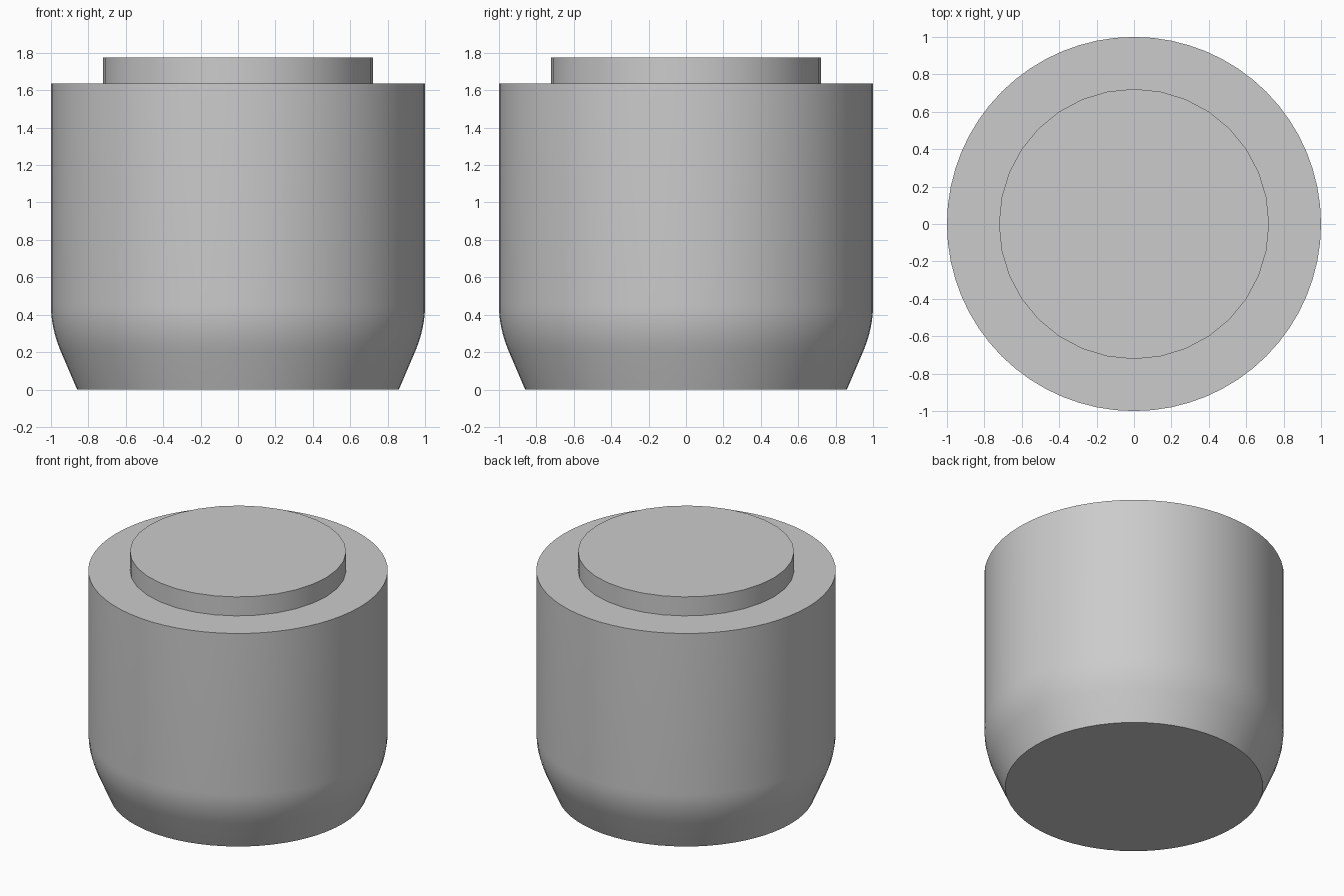
import bpy
import math
from mathutils import Vector

cube = bpy.data.objects.get("Cube")
if cube:
    bpy.data.objects.remove(cube)

grey = bpy.data.materials.new("plain grey")
grey.use_nodes = True
colour = (0.6, 0.6, 0.6, 1)
grey.diffuse_color = colour
grey.node_tree.nodes["Principled BSDF"].inputs["Base Color"].default_value = colour


def lathe(name, profile, sides):
    """Turn a (radius, height) profile around z, with flat caps at both ends."""
    verts, faces = [], []
    for r, z in profile:
        for i in range(sides):
            a = math.tau * i / sides
            verts.append((r * math.cos(a), r * math.sin(a), z))
    for k in range(len(profile) - 1):
        for i in range(sides):
            j = (i + 1) % sides
            low, high = k * sides, (k + 1) * sides
            faces.append((low + i, low + j, high + j, high + i))
    faces.append(tuple(reversed(range(sides))))
    faces.append(tuple(range(len(verts) - sides, len(verts))))
    mesh = bpy.data.meshes.new(name)
    mesh.from_pydata(verts, [], faces)
    mesh.materials.append(grey)
    obj = bpy.data.objects.new(name, mesh)
    bpy.context.collection.objects.link(obj)
    bpy.ops.object.select_all(action="DESELECT")
    obj.select_set(True)
    bpy.context.view_layer.objects.active = obj
    bpy.ops.object.shade_smooth_by_angle(angle=math.radians(35))
    return obj


# Body: tapered foot blending through a rounded shoulder into a straight wall
start, corner, end = Vector((0.95, 0.21)), Vector((1, 0.33)), Vector((1, 0.45))
steps = 6
bend = [start.lerp(corner, i / steps).lerp(corner.lerp(end, i / steps), i / steps)
        for i in range(steps + 1)]
lathe("body", [(0.86, 0), *bend, (1, 1.635)], 64)

# Raised disc on top, sunk slightly into the body
lathe("top_disc", [(0.722, 1.6), (0.722, 1.775)], 32)
